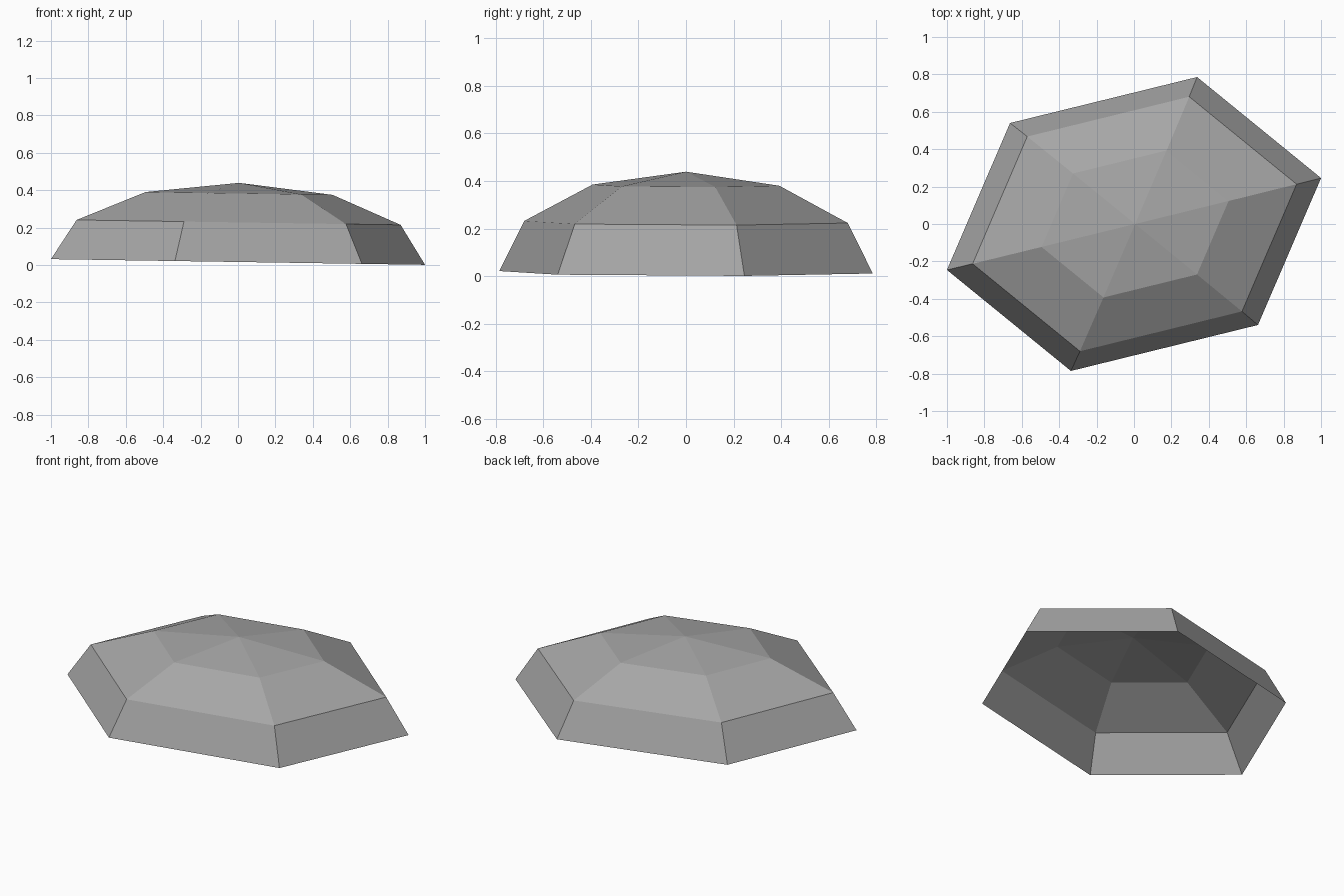
import bpy
import bmesh
from math import cos, sin, pi, radians
from mathutils import Matrix

SIDES = 6
RINGS = 3

cube = bpy.data.objects.get("Cube")
if cube:
    bpy.data.objects.remove(cube, do_unlink=True)

# Plain grey stone colour
grey = bpy.data.materials.new("grey")
grey.use_nodes = True
colour = (0.38, 0.38, 0.38, 1)
grey.diffuse_color = colour
grey.node_tree.nodes["Principled BSDF"].inputs["Base Color"].default_value = colour

# Open six-sided half sphere: rings at even latitudes, closed by an apex
bm = bmesh.new()
rings = []
for r in range(RINGS):
    lat = r * pi / 2 / RINGS
    rings.append([bm.verts.new((cos(lat) * cos(2 * pi * i / SIDES),
                                cos(lat) * sin(2 * pi * i / SIDES),
                                sin(lat))) for i in range(SIDES)])
apex = bm.verts.new((0, 0, 1))
for i in range(SIDES):
    j = (i + 1) % SIDES
    for low, high in zip(rings, rings[1:]):
        bm.faces.new((low[i], low[j], high[j], high[i]))
    bm.faces.new((rings[-1][i], rings[-1][j], apex))

# Flatten and stretch, turn, then tilt slightly down towards +x
bm.transform(Matrix.Translation((0, 0, 0.016))
             @ Matrix.Rotation(radians(0.87), 4, "Y")
             @ Matrix.Rotation(radians(13.8), 4, "Z")
             @ Matrix.Diagonal((1.03, 0.788, 0.423, 1)))

mesh = bpy.data.meshes.new("dome_shell")
bm.to_mesh(mesh)
bm.free()
mesh.materials.append(grey)
dome = bpy.data.objects.new("dome_shell", mesh)
bpy.context.collection.objects.link(dome)
